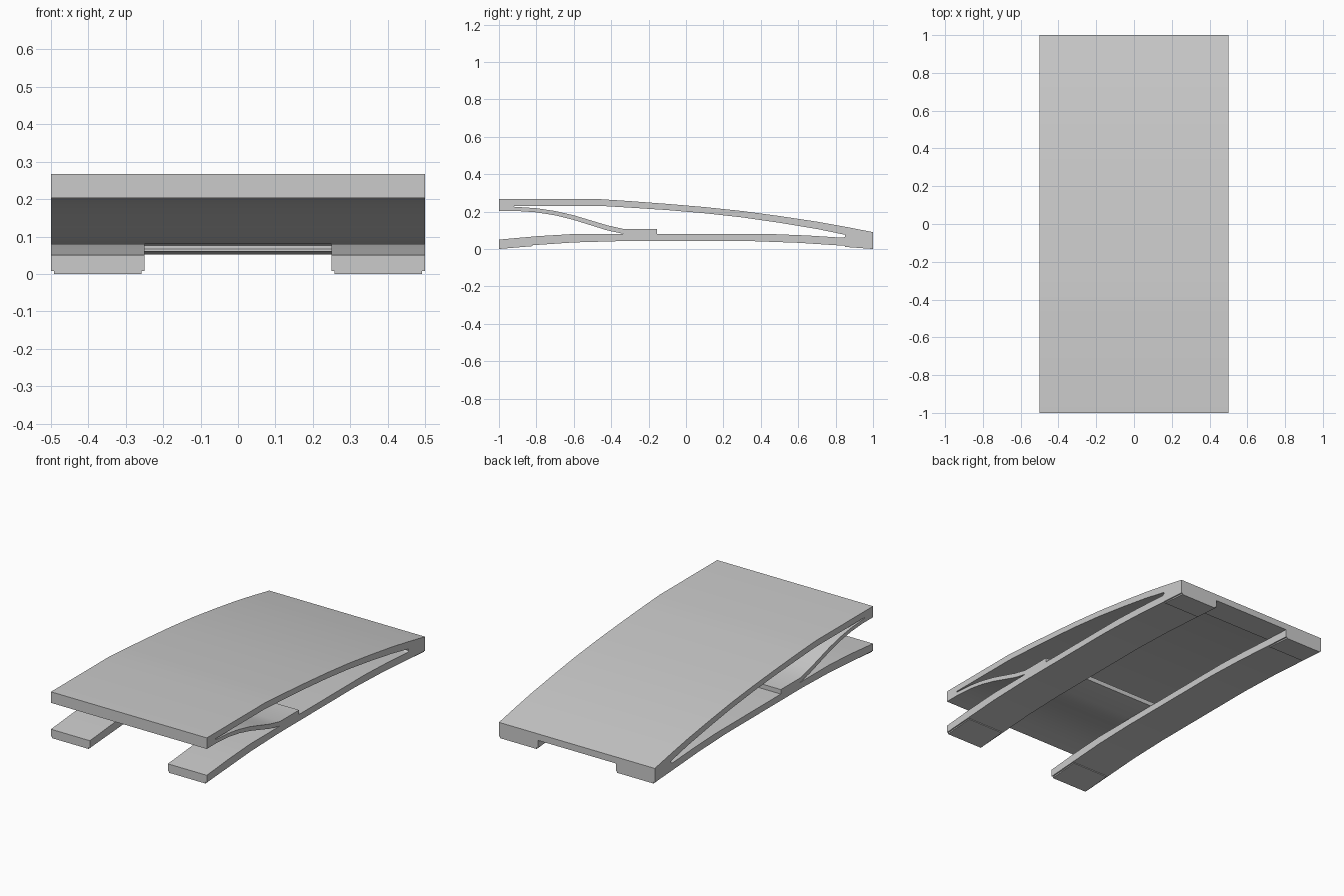
import bpy, bmesh

if "Cube" in bpy.data.objects:
    bpy.data.objects.remove(bpy.data.objects["Cube"])


def extrude_profile(name, profile, x0, x1):
    """Extrude a (y, z) outline from x0 to x1."""
    bm = bmesh.new()
    face = bm.faces.new([bm.verts.new((x0, y, z)) for y, z in profile])
    out = bmesh.ops.extrude_face_region(bm, geom=[face])
    verts = [v for v in out["geom"] if isinstance(v, bmesh.types.BMVert)]
    bmesh.ops.translate(bm, verts=verts, vec=(x1 - x0, 0, 0))
    bmesh.ops.recalc_face_normals(bm, faces=bm.faces)
    mesh = bpy.data.meshes.new(name)
    bm.to_mesh(mesh)
    bm.free()
    obj = bpy.data.objects.new(name, mesh)
    bpy.context.collection.objects.link(obj)
    bpy.ops.object.select_all(action='DESELECT')
    obj.select_set(True)
    bpy.context.view_layer.objects.active = obj
    bpy.ops.object.shade_smooth_by_angle()
    return obj


# Curved deck with the spring leaf folded back from its front edge
deck_top = [(-1, .267), (-.47, .267), (-.3, .256), (-.1, .241), (.1, .224),
            (.3, .203), (.5, .176), (.7, .146), (.85, .119), (1, .09)]
hinge = [(1, .052), (.84, .06), (.85, .066), (.85, .076)]
deck_under = [(.7, .107), (.5, .140), (.3, .169), (.1, .191), (-.1, .208),
              (-.3, .221), (-.47, .231), (-.92, .231), (-.92, .226)]
leaf_top = [(-.8, .218), (-.7, .203), (-.6, .180), (-.5, .150),
            (-.42, .126), (-.33, .106), (-.155, .106)]
leaf_under = [(-.155, .08), (-.33, .08), (-.42, .099), (-.5, .124),
              (-.6, .155), (-.7, .180), (-.8, .196), (-.9, .203), (-1, .203)]
extrude_profile("sprung_deck", deck_top + hinge + deck_under + leaf_top + leaf_under, -.5, .5)

# Arched side rails, each with a thin foot pad at both ends
rail = [(-1, .05), (-.8, .068), (-.6, .08), (.45, .08), (.65, .072), (.84, .06), (1, .052),
        (1, .008), (.85, .017), (.6, .033), (.35, .042), (-.35, .042),
        (-.6, .035), (-.82, .02), (-1, .008)]
front_pad = [(-1, .009), (-.82, .021), (-.82, .015), (-1, 0)]
rear_pad = [(1, .009), (.85, .018), (.85, .011), (1, 0)]
for side, sx in (("left", -1), ("right", 1)):
    extrude_profile(side + "_rail", rail, sx * .25, sx * .5)
    for end, pad in (("front", front_pad), ("rear", rear_pad)):
        extrude_profile(f"{side}_{end}_foot_pad", pad, sx * .258, sx * .492)
